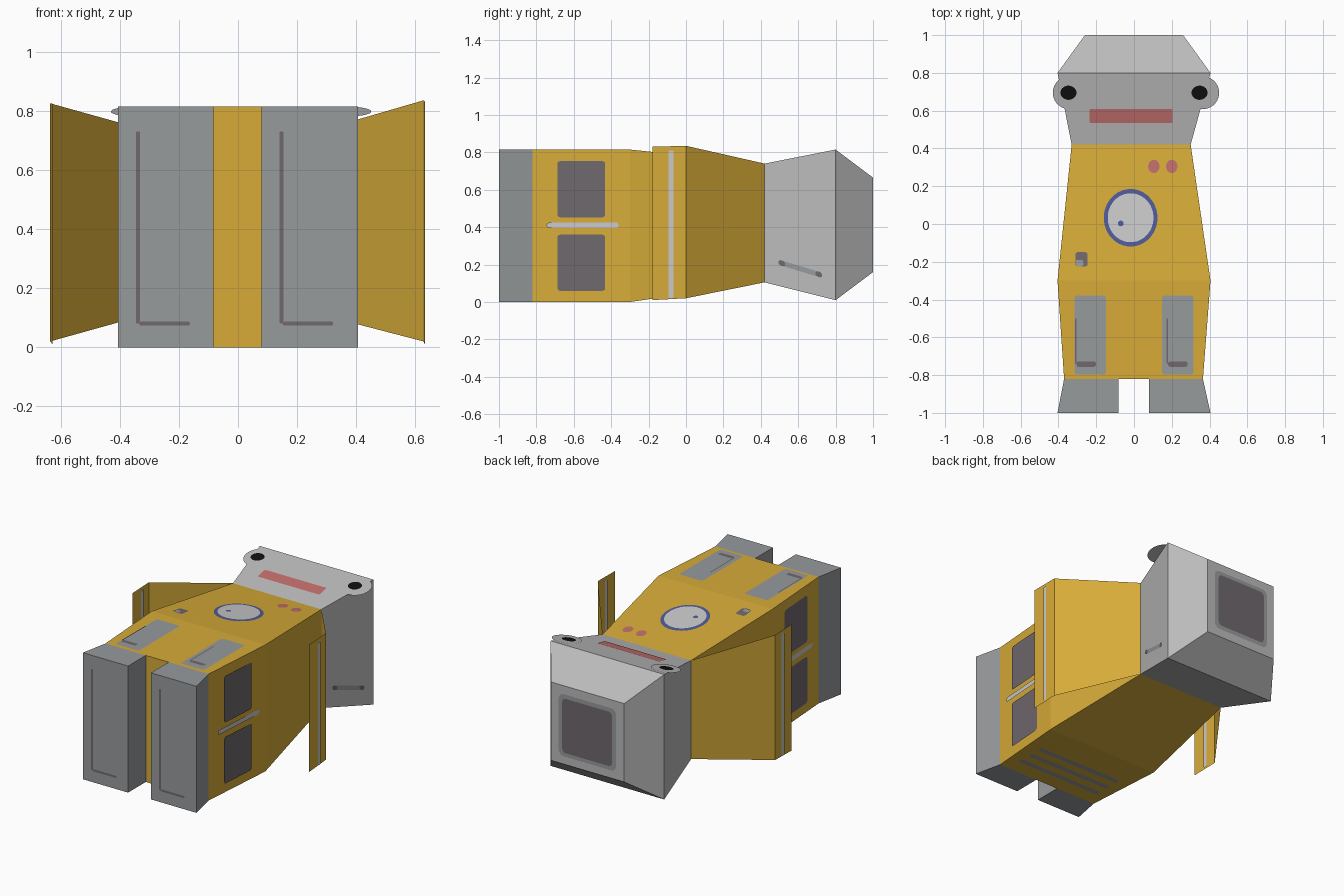
import bpy, bmesh, math
from mathutils import Vector

if "Cube" in bpy.data.objects:
    bpy.data.objects.remove(bpy.data.objects["Cube"])


def material(name, r, g, b):
    m = bpy.data.materials.new(name)
    m.diffuse_color = (r, g, b, 1)
    m.use_nodes = True
    m.node_tree.nodes["Principled BSDF"].inputs["Base Color"].default_value = m.diffuse_color
    return m


YELLOW = material("yellow", 0.68, 0.41, 0.04)
HEAD = material("head grey", 0.50, 0.50, 0.50)
LEG = material("leg grey", 0.31, 0.325, 0.335)
DARK = material("dark grey", 0.16, 0.14, 0.155)
LIGHT = material("light grey", 0.59, 0.59, 0.60)
RED = material("red", 0.53, 0.155, 0.15)
BLUE = material("blue", 0.08, 0.105, 0.32)
BLACK = material("black", 0.005, 0.005, 0.005)


def finish(name, bm, mat):
    me = bpy.data.meshes.new(name)
    bm.to_mesh(me)
    bm.free()
    me.materials.append(mat)
    ob = bpy.data.objects.new(name, me)
    bpy.context.collection.objects.link(ob)
    return ob


def loft(name, sections, mat):
    """Closed solid through rectangles (y, x0, x1, z0, z1)."""
    bm = bmesh.new()
    rings = [[bm.verts.new(p) for p in ((a, y, c), (b, y, c), (b, y, d), (a, y, d))]
             for y, a, b, c, d in sections]
    for r, s in zip(rings, rings[1:]):
        for i in range(4):
            j = (i + 1) % 4
            bm.faces.new((r[i], r[j], s[j], s[i]))
    bm.faces.new(rings[0])
    bm.faces.new(rings[-1])
    bmesh.ops.recalc_face_normals(bm, faces=bm.faces)
    return finish(name, bm, mat)


def plate(name, surface, out, u, v, w, h, mat, r=None, lift=0.003):
    """Thin painted shape on a surface: ellipse, or rectangle with corner radius r."""
    rx, ry = (w / 2, h / 2) if r is None else (r, r)
    n = 8 if r is None else 4
    out = Vector(out)
    bm = bmesh.new()
    vs = []
    for q, (sx, sy) in enumerate(((1, 1), (-1, 1), (-1, -1), (1, -1))):
        for i in range(n):
            a = math.pi / 2 * (q + (i + (0.5 if r is None else 0)) / (n if r is None else n - 1))
            p = surface(u + sx * (w / 2 - rx) + rx * math.cos(a),
                        v + sy * (h / 2 - ry) + ry * math.sin(a))
            vs.append(bm.verts.new(Vector(p) + out * lift))
    f = bm.faces.new(vs)
    f.normal_update()
    if f.normal.dot(out) < 0:
        f.normal_flip()
    return finish(name, bm, mat)


# Surfaces the details lie on
def front(x, y):
    if y < -0.3:
        return (x, y, 0.815)
    if y < 0.42:
        return (x, y, 0.815 - 0.075 * (y + 0.3) / 0.72)
    return (x, y, 0.74 + 0.075 * (y - 0.42) / 0.38)


def hip(s):
    return lambda y, z: (s * (0.37 + 0.035 * (y + 0.82) / 0.52), y, z)


def cheek(y, z):
    return (0.30 + 0.105 * (y - 0.42) / 0.38, y, z - 0.3 * (y - 0.61))


def sole(x, z):
    return (x, -1, z)


def crown(x, z):
    return (x, 1, z)


def under(x, y):
    return (x, y, 0)


UP = (0, 0, 1)

# Main solids
loft("torso", [(-0.82, -0.37, 0.365, 0, 0.815), (-0.3, -0.405, 0.405, 0, 0.815),
               (0.42, -0.33, 0.30, 0.105, 0.74)], YELLOW)
loft("head", [(0.42, -0.33, 0.30, 0.105, 0.74), (0.8, -0.405, 0.405, 0.01, 0.815),
              (1.0, -0.26, 0.26, 0.16, 0.665)], HEAD)
loft("left_leg", [(-1, -0.405, -0.083, 0, 0.815), (-0.82, -0.37, -0.083, 0, 0.815)], LEG)
loft("right_leg", [(-1, 0.08, 0.405, 0, 0.815), (-0.82, 0.365, 0.08, 0, 0.815)][:1]
     + [(-0.82, 0.08, 0.365, 0, 0.815)], LEG)

# Flat sheet arms, bent at the elbow
for side, s, path in (
        ("left", -1, ((-0.33, 0.42, 0.105, 0.74), (-0.635, 0, 0.02, 0.825), (-0.627, -0.18, 0.01, 0.825))),
        ("right", 1, ((0.30, 0.42, 0.105, 0.74), (0.627, 0, 0.02, 0.835), (0.632, -0.18, 0.01, 0.83)))):
    bm = bmesh.new()
    cols = [(bm.verts.new((x, y, a)), bm.verts.new((x, y, b))) for x, y, a, b in path]
    for p, q in zip(cols, cols[1:]):
        f = bm.faces.new((p[0], p[1], q[1], q[0]))
        f.normal_update()
        if f.normal.x * s < 0:
            f.normal_flip()
    finish(side + "_arm", bm, YELLOW)
    # Arm stripe on both sides of the sheet
    for d, tag in ((1, "outer"), (-1, "inner")):
        plate(f"{side}_arm_stripe_{tag}", lambda y, z: (s * 0.63, y, z), (s * d, 0, 0),
              -0.08, 0.415, 0.026, 0.79, LIGHT, 0.008, 0.005)

    # Hip panels and bar
    for z, tag in ((0.603, "upper"), (0.21, "lower")):
        plate(f"{side}_hip_panel_{tag}", hip(s), (s, 0, 0), -0.56, z, 0.255, 0.3, DARK, 0.015, 0.004)
    plate(side + "_hip_bar", hip(s), (s, 0, 0), -0.553, 0.41, 0.385, 0.03, LIGHT, 0.014, 0.004)

    # Eye discs and pupils
    plate(side + "_eye", front, UP, -0.342 if s < 0 else 0.363, 0.695, 0.176, 0.174, HEAD)
    plate(side + "_pupil", front, UP, s * 0.347, 0.695, 0.085, 0.075, BLACK, None, 0.006)

    # Thigh panels with an L-shaped groove
    plate(side + "_thigh_panel", front, UP, s * 0.232, -0.588, 0.165, 0.42, LEG, 0.015)
    gx = -0.308 if s < 0 else 0.177
    plate(side + "_thigh_line", front, UP, gx, -0.62, 0.008, 0.24, DARK, 0.003, 0.006)
    plate(side + "_thigh_foot", front, UP, gx + 0.055, -0.742, 0.105, 0.028, DARK, 0.012, 0.006)

    # Sole grooves
    lx = -0.338 if s < 0 else 0.147
    plate(side + "_sole_line", sole, (0, -1, 0), lx, 0.405, 0.014, 0.65, DARK, 0.005)
    plate(side + "_sole_foot", sole, (0, -1, 0), lx + 0.09, 0.08, 0.17, 0.013, DARK, 0.005, 0.004)

# Face and chest details
plate("mouth", front, UP, -0.015, 0.572, 0.44, 0.075, RED, 0.008)
for i, x in enumerate((0.105, 0.2)):
    plate(f"chest_button_{i}", front, UP, x, 0.305, 0.06, 0.07, RED)
plate("dial_ring", front, UP, -0.018, 0.033, 0.285, 0.305, BLUE)
plate("dial_face", front, UP, -0.018, 0.033, 0.243, 0.26, LIGHT, None, 0.006)
plate("dial_dot", front, UP, -0.07, 0.003, 0.03, 0.03, BLUE, None, 0.008)
plate("belly_knob", front, UP, -0.278, -0.187, 0.065, 0.075, DARK, 0.012)
plate("belly_knob_light", front, UP, -0.288, -0.207, 0.04, 0.034, LEG, 0.01, 0.006)

# Ear mark on the right of the head
plate("ear_mark", cheek, (1, 0, 0), 0.61, 0.178, 0.23, 0.028, LEG, 0.013)
for i, y in enumerate((0.512, 0.71)):
    plate(f"ear_mark_end_{i}", cheek, (1, 0, 0), y, 0.178, 0.036, 0.03, DARK, None, 0.006)

# Crown hatch
plate("hatch_frame", crown, (0, 1, 0), 0, 0.412, 0.41, 0.40, LEG, 0.035)
plate("hatch", crown, (0, 1, 0), 0, 0.412, 0.355, 0.35, DARK, 0.025, 0.006)

# Back vents
for i, y in enumerate((-0.52, -0.61, -0.70)):
    plate(f"back_vent_{i}", under, (0, 0, -1), 0, y, 0.62, 0.035, LEG, 0.016)
